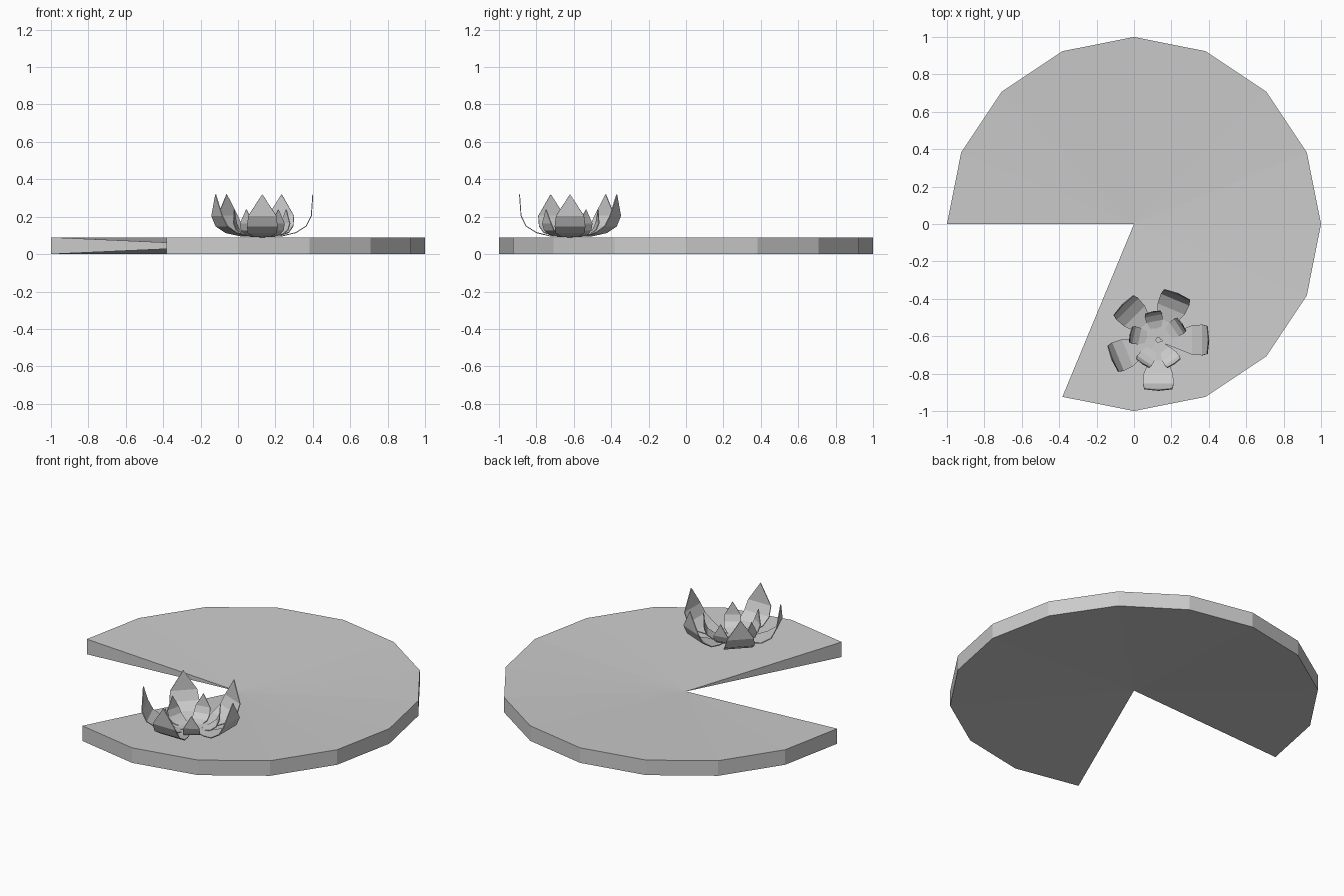
import bpy, bmesh
from math import cos, sin, pi
from mathutils import Matrix

cube = bpy.data.objects.get("Cube")
if cube:
    bpy.data.objects.remove(cube, do_unlink=True)

grey = bpy.data.materials.new("plain_grey")
grey.use_nodes = True
colour = (0.6, 0.6, 0.6, 1)
grey.diffuse_color = colour
grey.node_tree.nodes["Principled BSDF"].inputs["Base Color"].default_value = colour

STEP = pi / 8          # one sixteenth of a turn
RIM = 0.09             # pad thickness at the rim


def make_object(name, bm):
    bmesh.ops.recalc_face_normals(bm, faces=bm.faces)
    mesh = bpy.data.meshes.new(name)
    bm.to_mesh(mesh)
    bm.free()
    mesh.materials.append(grey)
    obj = bpy.data.objects.new(name, mesh)
    bpy.context.collection.objects.link(obj)
    return obj


# Leaf pad: sixteen-sided wedge fan, pinched to a point at the centre
bm = bmesh.new()
hub = bm.verts.new((0, 0, RIM / 2))
low, high = [[bm.verts.new((cos(i * STEP), sin(i * STEP), z))
              for i in range(-5, 9)] for z in (0, RIM)]
for i in range(len(low) - 1):
    bm.faces.new((low[i], low[i + 1], high[i + 1], high[i]))
    bm.faces.new((high[i], high[i + 1], hub))
    bm.faces.new((low[i + 1], low[i], hub))
for i in (0, -1):      # walls of the notch
    bm.faces.new((low[i], high[i], hub))
make_object("lily_pad", bm)

# Petal rows: distance from flower centre, height, half width
PETAL = [(0.02, 0.004, 0.015), (0.11, 0.008, 0.05), (0.18, 0.025, 0.078),
         (0.235, 0.06, 0.082), (0.262, 0.115, 0.075), (0.27, 0.23, 0)]


def petal_ring(name, start, spread, rise):
    """Five thin upturned petals around the flower centre."""
    bm = bmesh.new()
    for n in range(5):
        turn = Matrix.Rotation(start + n * 3 * STEP, 4, 'Z')
        rows = []
        for r, z, w in PETAL:
            sides = (-w, w) if w else (0,)
            rows.append([bm.verts.new(turn @ Matrix.Diagonal((spread, spread, rise, 1))
                         @ Matrix.Translation((r, s, z)).to_translation()) for s in sides])
        for a, b in zip(rows, rows[1:]):
            bm.faces.new(a + b[::-1])
    obj = make_object(name, bm)
    obj.location = (0.13, -0.62, RIM)
    thick = obj.modifiers.new("thickness", 'SOLIDIFY')
    thick.thickness = 0.005
    thick.offset = 0


petal_ring("outer_petals", 0, 1, 1)
petal_ring("inner_petals", 1.5 * STEP, 0.57, 0.65)
